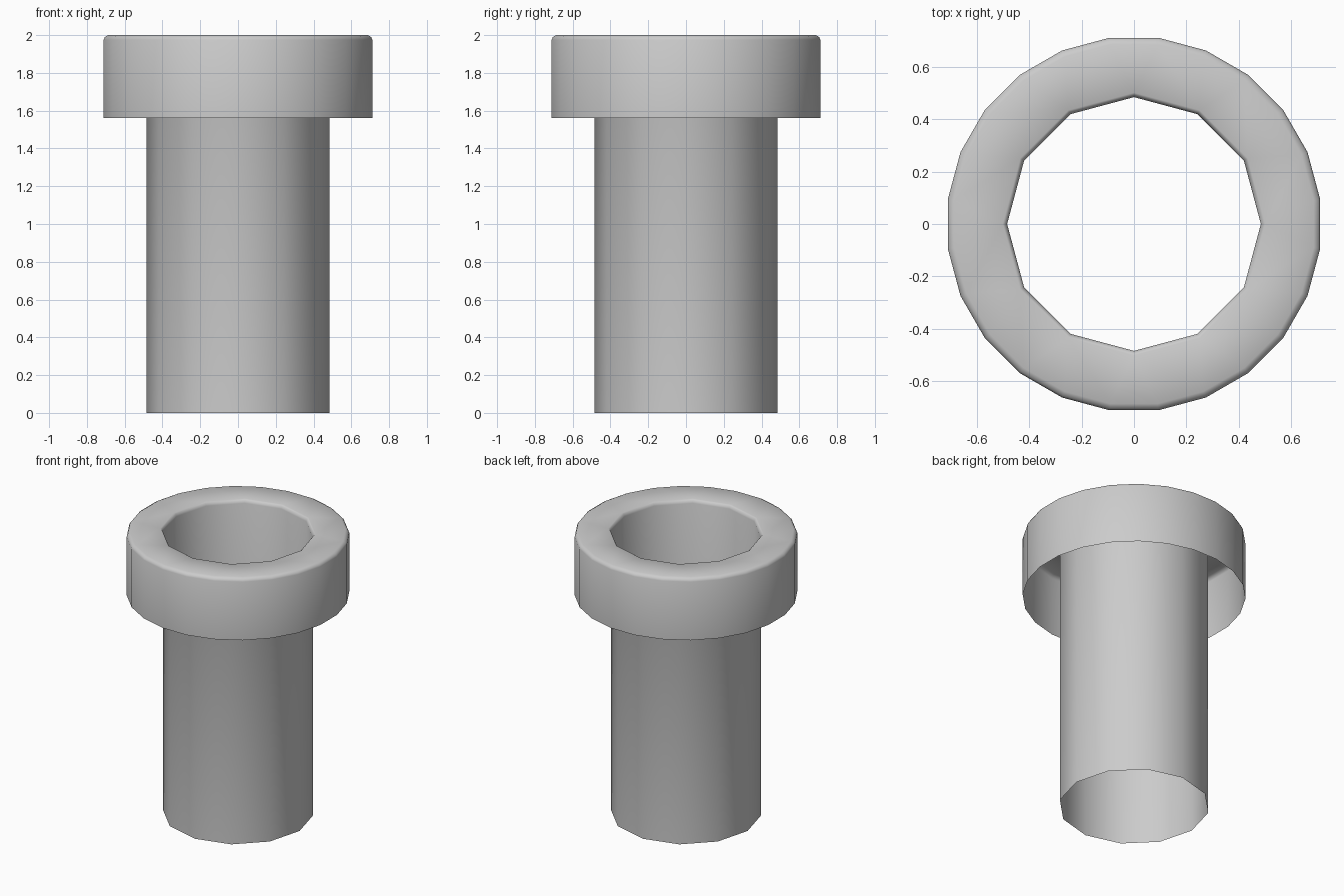
import bpy
import bmesh
from math import cos, sin, radians

cube = bpy.data.objects.get("Cube")
if cube:
    bpy.data.objects.remove(cube, do_unlink=True)

grey = bpy.data.materials.new("plain_grey")
grey.use_nodes = True
colour = (0.6, 0.6, 0.6, 1)
grey.diffuse_color = colour
grey.node_tree.nodes["Principled BSDF"].inputs["Base Color"].default_value = colour

bm = bmesh.new()


def ring(radius, z, count, start):
    step = 360 / count
    return [bm.verts.new((radius * cos(radians(start + step * i)),
                          radius * sin(radians(start + step * i)), z))
            for i in range(count)]


def sweep(profile, count, start):
    """Join rings along a radius/height profile and return the rings."""
    rings = [ring(r, z, count, start) for r, z in profile]
    for a, b in zip(rings, rings[1:]):
        for i in range(count):
            j = (i + 1) % count
            bm.faces.new((a[i], a[j], b[j], b[i]))
    return rings


# Collar wall with a softened upper edge, open underneath
outer = sweep([(0.718, 1.56), (0.718, 1.975), (0.711, 1.99), (0.693, 2.0)], 24, 7.5)[-1]

# Twelve-sided hollow tube, rounded over at its mouth
inner = sweep([(0.502, 2.0), (0.492, 1.993), (0.485, 1.975), (0.485, 0.0)], 12, 0)[0]

# Flat rim joining the collar to the tube
for i in range(12):
    before, after, following = outer[2 * i - 1], outer[2 * i], outer[2 * i + 1]
    bm.faces.new((inner[i], before, after))
    bm.faces.new((inner[i], after, following, inner[(i + 1) % 12]))

mesh = bpy.data.meshes.new("flanged_tube")
bm.to_mesh(mesh)
bm.free()
mesh.materials.append(grey)
mesh.shade_smooth()
tube = bpy.data.objects.new("flanged_tube", mesh)
bpy.context.collection.objects.link(tube)
